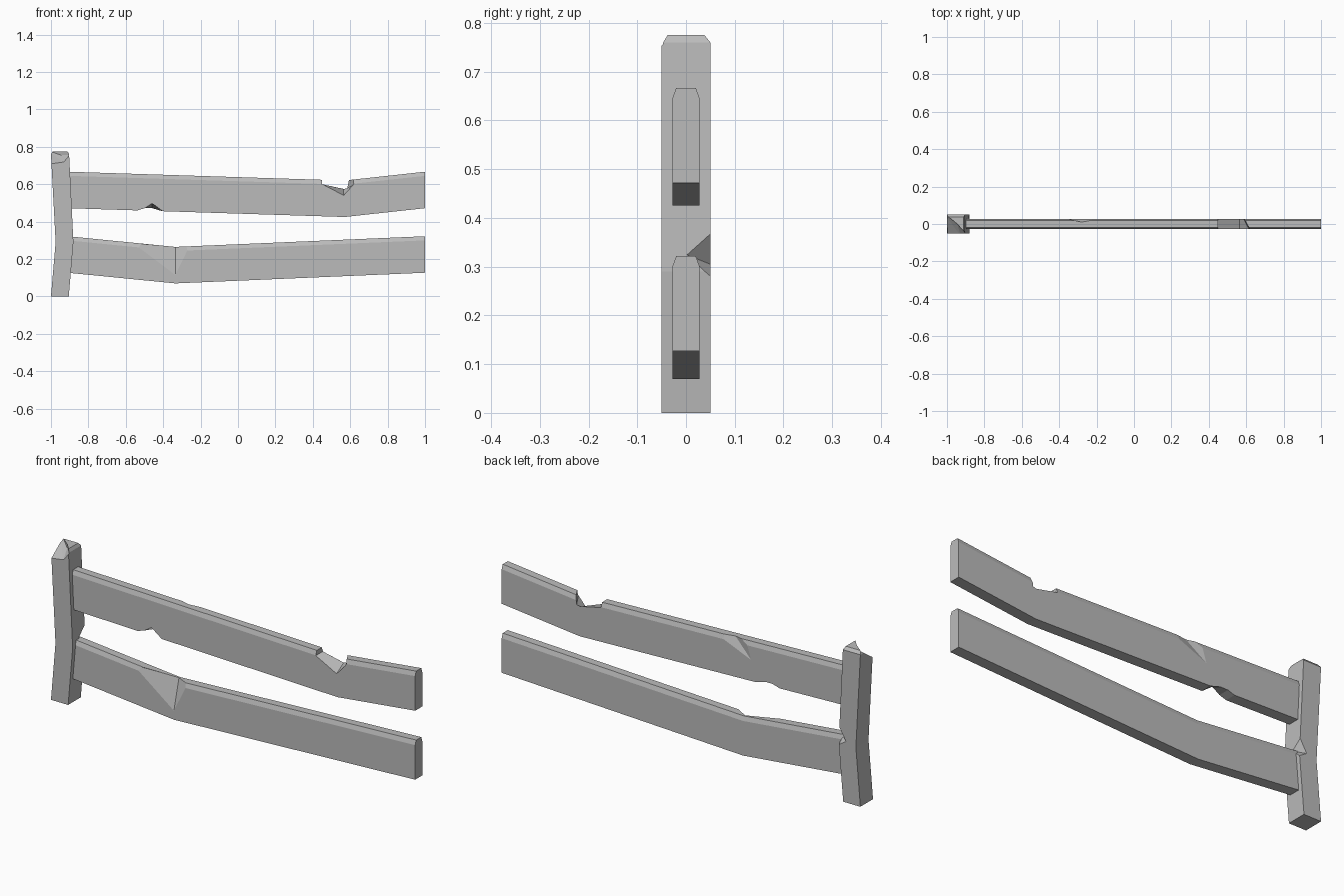
import bpy
import bmesh
from mathutils import Vector

if "Cube" in bpy.data.objects:
    bpy.data.objects.remove(bpy.data.objects["Cube"], do_unlink=True)

grey = bpy.data.materials.new("weathered_grey")
grey.use_nodes = True
grey.diffuse_color = (0.5, 0.5, 0.5, 1)
grey.node_tree.nodes["Principled BSDF"].inputs["Base Color"].default_value = grey.diffuse_color


def finish(name, bm):
    bmesh.ops.recalc_face_normals(bm, faces=bm.faces)
    mesh = bpy.data.meshes.new(name)
    bm.to_mesh(mesh)
    bm.free()
    mesh.materials.append(grey)
    obj = bpy.data.objects.new(name, mesh)
    bpy.context.collection.objects.link(obj)
    return obj


def loft(name, rings):
    """Skin matching rings of points and cap both ends."""
    bm = bmesh.new()
    loops = [[bm.verts.new(p) for p in ring] for ring in rings]
    for a, b in zip(loops, loops[1:]):
        for i in range(len(a)):
            j = (i + 1) % len(a)
            bm.faces.new((a[i], a[j], b[j], b[i]))
    bm.faces.new(loops[0])
    bm.faces.new(loops[-1])
    return finish(name, bm)


def cut(target, cutter):
    mod = target.modifiers.new("cut", "BOOLEAN")
    mod.operation = "DIFFERENCE"
    mod.solver = "EXACT"
    mod.object = cutter
    bpy.context.view_layer.objects.active = target
    bpy.ops.object.modifier_apply(modifier=mod.name)
    bpy.data.objects.remove(cutter, do_unlink=True)


def chip(target, apex, rim, out):
    """Break off a faceted splinter whose deepest point is apex."""
    apex, out = Vector(apex), Vector(out)
    pts = [apex] + [apex + (Vector(p) - apex) * 1.3 for p in rim]
    bm = bmesh.new()
    for p in pts:
        bm.verts.new(p)
        bm.verts.new(p + out)
    hull = bmesh.ops.convex_hull(bm, input=bm.verts)
    loose = set(hull["geom_interior"] + hull["geom_unused"])
    bmesh.ops.delete(bm, geom=[v for v in loose if isinstance(v, bmesh.types.BMVert)], context="VERTS")
    cut(target, finish("chip_cutter", bm))


def notch(target, front, back):
    """Saw through a rail between a front and a back outline."""
    cut(target, loft("notch_cutter", [[(x, -HALF, z) for x, z in front],
                                      [(x, HALF, z) for x, z in back]]))


HALF = 0.028


def rail(name, stations):
    """Plank with a chamfered top, bent along (x, bottom z) stations."""
    section = [(-HALF, 0), (HALF, 0), (HALF, 0.173), (0.02, 0.195), (-0.02, 0.195), (-HALF, 0.173)]
    return loft(name, [[(x, y, z + h) for y, h in section] for x, z in stations])


# Bent post with a bevelled top
post_levels = [(0, -1, -0.905, 0.05), (0.29, -0.975, -0.88, 0.05),
               (0.76, -1, -0.903, 0.05), (0.775, -0.992, -0.911, 0.038)]
post = loft("post", [[(a, -d, z), (b, -d, z), (b, d, z), (a, d, z)] for z, a, b, d in post_levels])
chip(post, (-0.945, 0, 0.755),
     [(-1, -0.05, 0.71), (-1, 0.045, 0.775), (-0.93, -0.05, 0.72), (-0.9, -0.05, 0.757)], (0, 0, 0.1))
chip(post, (-0.92, 0.05, 0.305),
     [(-0.88, 0, 0.325), (-0.885, 0.05, 0.365), (-0.88, 0.05, 0.28)], (0.05, 0.05, 0))

# Upper rail: top notch, underside notch and rear splinter
upper = rail("upper_rail", [(-0.91, 0.472), (0.57, 0.425), (1, 0.472)])
HALF += 0.001
notch(upper,
      [(0.45, 0.7), (0.45, 0.6), (0.565, 0.54), (0.615, 0.595), (0.62, 0.605), (0.625, 0.7)],
      [(0.45, 0.7), (0.45, 0.6), (0.565, 0.575), (0.585, 0.58), (0.588, 0.605), (0.59, 0.7)])
notch(upper,
      [(-0.54, 0.4), (-0.54, 0.459), (-0.5, 0.472), (-0.46, 0.498), (-0.4, 0.454), (-0.4, 0.4)],
      [(-0.54, 0.4), (-0.54, 0.459), (-0.5, 0.472), (-0.46, 0.472), (-0.4, 0.454), (-0.4, 0.4)])
HALF -= 0.001
chip(upper, (-0.28, 0.01, 0.648),
     [(-0.38, 0.028, 0.56), (-0.18, 0.028, 0.643), (-0.35, 0.028, 0.655)], (0, 0.05, 0.1))

# Lower rail: front splinter
lower = rail("lower_rail", [(-0.91, 0.127), (-0.335, 0.07), (1, 0.127)])
chip(lower, (-0.335, 0.012, 0.266),
     [(-0.335, -0.028, 0.115), (-0.56, -0.028, 0.285), (-0.26, -0.028, 0.268)], (0, -0.05, 0.1))
